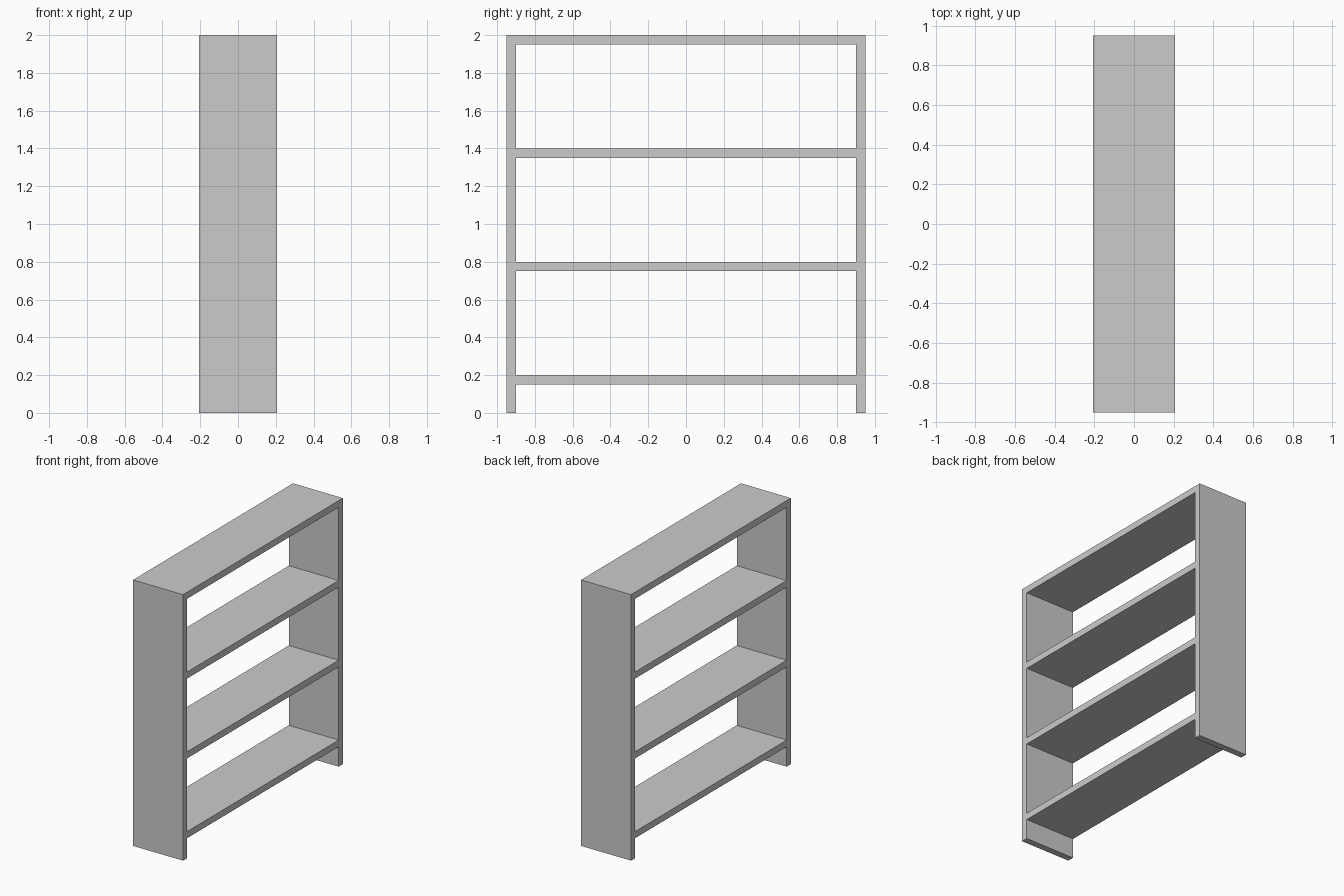
import bpy

if "Cube" in bpy.data.objects:
    bpy.data.objects.remove(bpy.data.objects["Cube"])

DEPTH, THICK = 0.415, 0.05
HALF_WIDTH, HEIGHT = 0.95, 2.0


def box(name, size, centre):
    bpy.ops.mesh.primitive_cube_add(size=1, location=centre)
    ob = bpy.context.object
    ob.name = name
    ob.scale = size
    bpy.ops.object.transform_apply(location=False, rotation=False, scale=True)
    return ob


# Upright side panels, reaching the floor
for side, name in ((-1, "front_side_panel"), (1, "back_side_panel")):
    box(name, (DEPTH, THICK, HEIGHT),
        (0, side * (HALF_WIDTH - THICK / 2), HEIGHT / 2))

# Evenly spaced shelves between the panels, the last one closing the top
for i, name in enumerate(("bottom_shelf", "lower_shelf", "upper_shelf", "top_shelf")):
    box(name, (DEPTH, 2 * (HALF_WIDTH - THICK), THICK),
        (0, 0, 0.2 + 0.6 * i - THICK / 2))
